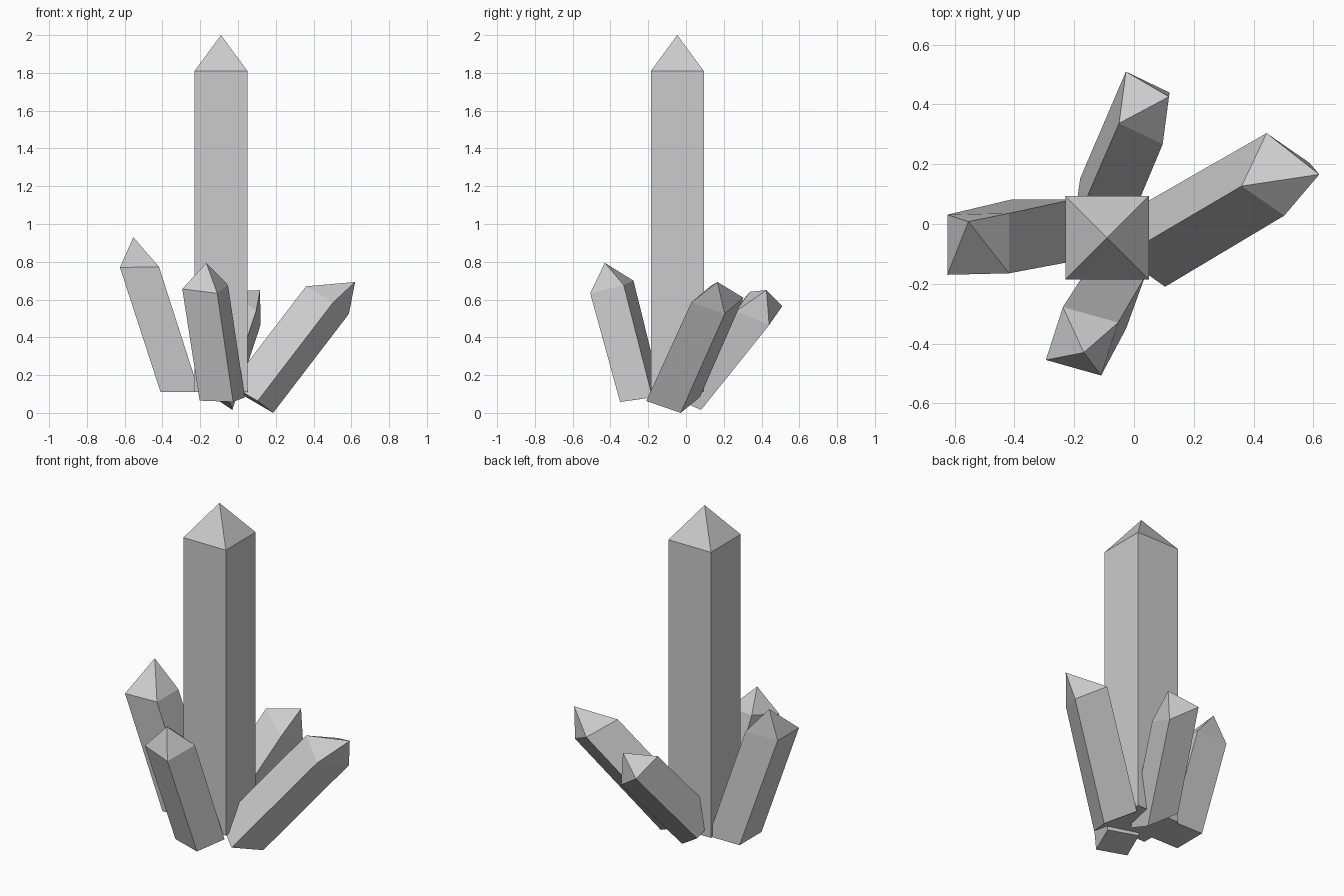
import bpy, bmesh
from mathutils import Vector


def crystal(name, tip, top, base):
    """Four-sided leaning shaft with a pyramid tip.
    top / base: three consecutive corners of each end; the fourth completes the parallelogram."""
    bm = bmesh.new()
    rings = []
    for corners in (base, top):
        a, b, c = (Vector(p) for p in corners)
        rings.append([bm.verts.new(p) for p in (a, b, c, a + c - b)])
    low, high = rings
    point = bm.verts.new(tip)
    bm.faces.new(low)
    for i in range(4):
        j = (i + 1) % 4
        bm.faces.new((low[i], low[j], high[j], high[i]))
        bm.faces.new((high[i], high[j], point))
    bmesh.ops.recalc_face_normals(bm, faces=bm.faces)
    mesh = bpy.data.meshes.new(name)
    bm.to_mesh(mesh)
    bm.free()
    obj = bpy.data.objects.new(name, mesh)
    bpy.context.collection.objects.link(obj)
    return obj


# Tall upright crystal in the middle
crystal("main_crystal", (-0.09, -0.046, 2.0),
        [(-0.23, -0.186, 1.81), (0.05, -0.186, 1.81), (0.05, 0.094, 1.81)],
        [(-0.23, -0.186, 0.11), (0.05, -0.186, 0.11), (0.05, 0.094, 0.11)])

# Left crystal, leaning to -x
crystal("left_crystal", (-0.554, 0.008, 0.93),
        [(-0.625, -0.17, 0.77), (-0.418, -0.165, 0.773), (-0.418, 0.036, 0.773)],
        [(-0.41, -0.125, 0.11), (-0.205, -0.125, 0.11), (-0.205, 0.082, 0.11)])

# Right crystal, leaning strongly to +x
crystal("right_crystal", (0.62, 0.166, 0.693),
        [(0.36, 0.127, 0.67), (0.503, 0.028, 0.584), (0.587, 0.205, 0.524)],
        [(-0.04, -0.108, 0.147), (0.104, -0.21, 0.063), (0.186, -0.028, 0.0)])

# Back crystal, leaning to +y
crystal("back_crystal", (0.117, 0.426, 0.65),
        [(-0.027, 0.51, 0.566), (0.119, 0.44, 0.465), (0.096, 0.267, 0.54)],
        [(-0.18, 0.153, 0.116), (-0.03, 0.08, 0.016), (-0.055, -0.093, 0.09)])

# Front crystal, leaning to -y
crystal("front_crystal", (-0.168, -0.43, 0.794),
        [(-0.295, -0.455, 0.656), (-0.11, -0.507, 0.633), (-0.053, -0.33, 0.677)],
        [(-0.203, -0.298, 0.065), (-0.026, -0.349, 0.058), (0.036, -0.178, 0.082)])
